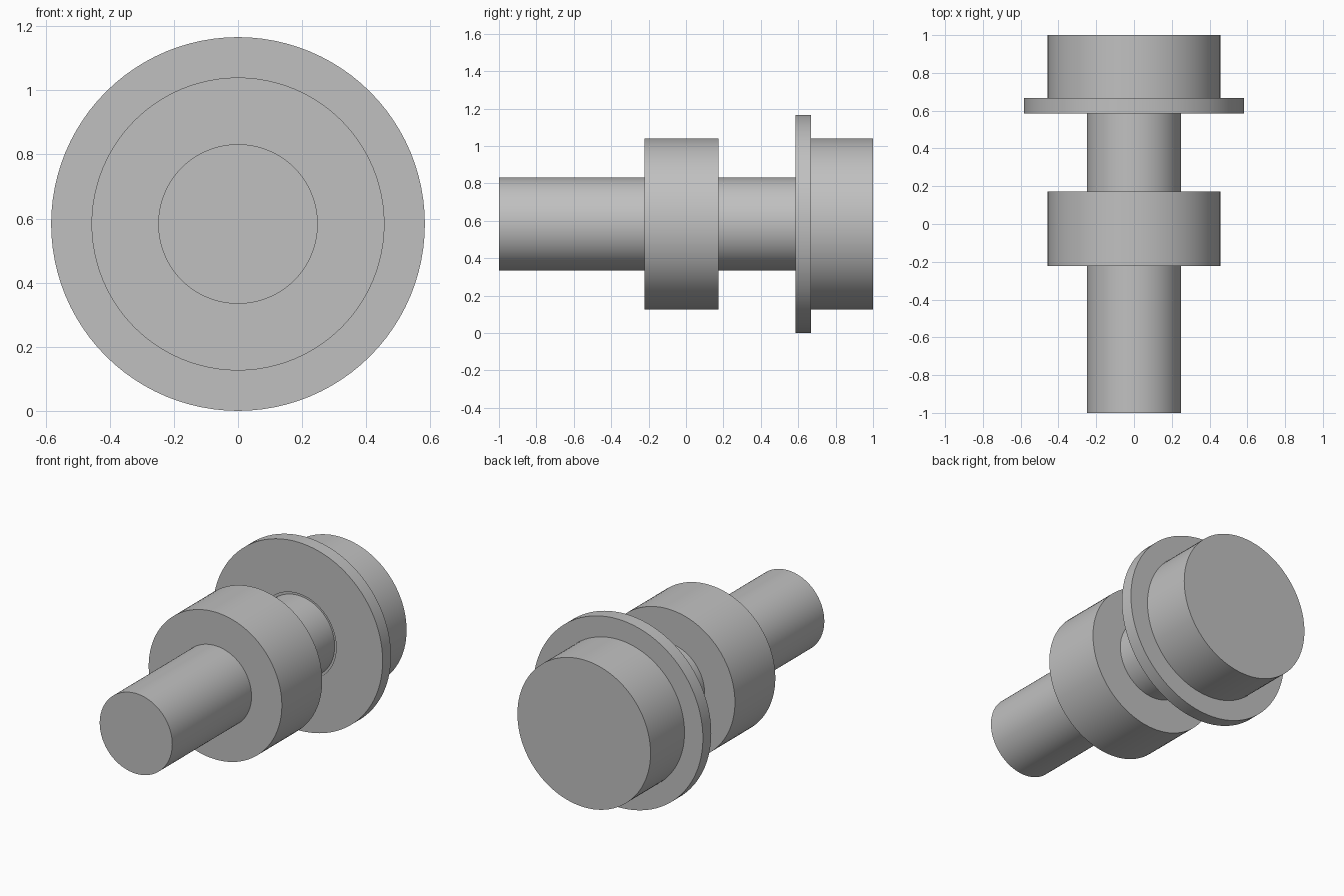
import bpy
import bmesh
import math
from mathutils import Matrix

cube = bpy.data.objects.get("Cube")
if cube:
    bpy.data.objects.remove(cube, do_unlink=True)

SEGMENTS = 96
AXIS_Z = 0.583

grey = bpy.data.materials.new("plain_grey")
grey.use_nodes = True
colour = (0.53, 0.53, 0.53, 1)
grey.diffuse_color = colour
grey.node_tree.nodes["Principled BSDF"].inputs["Base Color"].default_value = colour


def turned_part(name, profile):
    """Spin a (radius, y) profile, front to back, around the long axis."""
    bm = bmesh.new()
    verts = [bm.verts.new((r, y, 0)) for r, y in profile]
    edges = [bm.edges.new(pair) for pair in zip(verts, verts[1:])]
    bmesh.ops.spin(bm, geom=verts + edges, cent=(0, 0, 0), axis=(0, 1, 0),
                   angle=math.tau, steps=SEGMENTS, use_duplicate=False)
    bmesh.ops.remove_doubles(bm, verts=bm.verts, dist=0.0001)
    bmesh.ops.recalc_face_normals(bm, faces=bm.faces)
    bmesh.ops.transform(bm, matrix=Matrix.Translation((0, 0, AXIS_Z)), verts=bm.verts)
    mesh = bpy.data.meshes.new(name)
    bm.to_mesh(mesh)
    bm.free()
    mesh.materials.append(grey)
    obj = bpy.data.objects.new(name, mesh)
    bpy.context.collection.objects.link(obj)
    bpy.ops.object.select_all(action="DESELECT")
    obj.select_set(True)
    bpy.context.view_layer.objects.active = obj
    bpy.ops.object.shade_smooth_by_angle(angle=math.radians(30))
    return obj


def disc(radius, front, back):
    return [(0, front), (radius, front), (radius, back), (0, back)]


# Long shaft, running into the flange
turned_part("shaft", disc(0.249, -1.0, 0.62))

# Thick collar around the middle of the shaft
turned_part("collar", disc(0.457, -0.223, 0.173))

# Thin wide flange with a shallow seat around the shaft
turned_part("flange", [(0, 0.592), (0.264, 0.592), (0.264, 0.585),
                       (0.583, 0.585), (0.583, 0.667), (0, 0.667)])

# Solid end hub behind the flange
turned_part("end_hub", disc(0.457, 0.66, 1.0))
